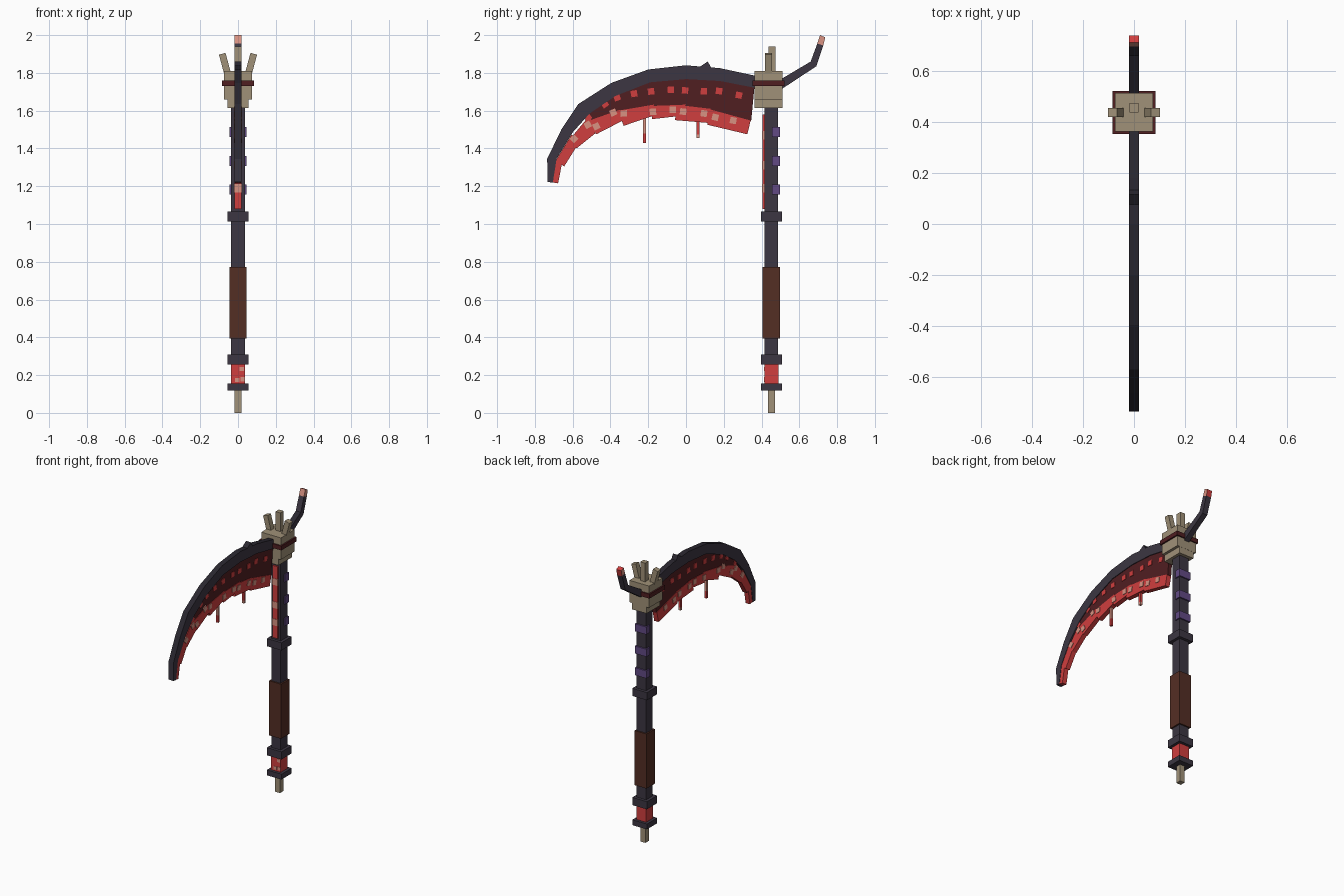
import bpy, bmesh, math
from mathutils import Matrix, Vector

if "Cube" in bpy.data.objects:
    bpy.data.objects.remove(bpy.data.objects["Cube"], do_unlink=True)


def material(name, rgb):
    lin = [((c / 255 + 0.055) / 1.055) ** 2.4 for c in rgb] + [1]
    m = bpy.data.materials.new(name)
    m.use_nodes = True
    m.diffuse_color = lin
    m.node_tree.nodes["Principled BSDF"].inputs["Base Color"].default_value = lin
    return m


IRON = material("dark iron", (60, 54, 66))
BLACK = material("black iron", (42, 39, 48))
BONE = material("bone", (160, 145, 120))
RED = material("bright red", (208, 62, 62))
WINE = material("dark red", (80, 30, 33))
BROWN = material("brown leather", (84, 46, 36))
PURPLE = material("purple", (98, 74, 132))
PINK = material("pale pink", (216, 146, 130))

SY = 0.452   # shaft centre
HY = 0.437   # head centre


def finish(name, bm, mats):
    bmesh.ops.recalc_face_normals(bm, faces=bm.faces)
    me = bpy.data.meshes.new(name)
    bm.to_mesh(me)
    bm.free()
    for m in mats:
        me.materials.append(m)
    ob = bpy.data.objects.new(name, me)
    bpy.context.collection.objects.link(ob)
    return ob


def add_box(bm, centre, size, rot=None):
    mat = Matrix.Translation(centre) @ (rot or Matrix()) @ Matrix.Diagonal((*size, 1))
    bmesh.ops.create_cube(bm, size=1, matrix=mat)


def box(name, centre, size, mat, rot=None):
    bm = bmesh.new()
    add_box(bm, centre, size, rot)
    return finish(name, bm, [mat])


def post(name, z0, z1, w, mat):
    return box(name, (0, SY, (z0 + z1) / 2), (w, w, z1 - z0), mat)


def add_prism(bm, pts, half):
    """Extrude a y-z outline across x."""
    a = [bm.verts.new((-half, y, z)) for y, z in pts]
    b = [bm.verts.new((half, y, z)) for y, z in pts]
    bm.faces.new(a)
    bm.faces.new(b[::-1])
    for i in range(len(pts)):
        j = (i + 1) % len(pts)
        bm.faces.new((a[i], a[j], b[j], b[i]))


def paint(ob, rule):
    for p in ob.data.polygons:
        p.material_index = rule(p.normal)


# Shaft, collars, grip and pommel
post("pommel_spike", 0, 0.13, 0.037, BONE)
post("pommel_collar", 0.118, 0.155, 0.112, IRON)
post("pommel_block", 0.155, 0.258, 0.074, RED)
post("lower_collar", 0.257, 0.31, 0.112, IRON)
post("shaft", 0.31, 1.64, 0.072, IRON)
post("grip", 0.394, 0.772, 0.092, BROWN)
post("upper_collar", 1.013, 1.066, 0.112, IRON)
bm = bmesh.new()
for x, z in ((0.02, 0.232), (-0.005, 0.175), (0.024, 0.178)):
    add_box(bm, (x, SY - 0.037, z), (0.024, 0.004, 0.022))
finish("pommel_spots", bm, [PINK])

# Purple studs wrapping the back of the shaft
for i, z in enumerate((1.183, 1.333, 1.487)):
    box(f"shaft_stud_{i + 1}", (0, 0.476, z), (0.088, 0.043, 0.052), PURPLE)

# Red inlay down the front of the shaft
box("shaft_inlay", (0, 0.413, 1.33), (0.038, 0.016, 0.5), RED)
bm = bmesh.new()
for z in (1.19, 1.31, 1.47):
    add_box(bm, (0, 0.411, z), (0.04, 0.016, 0.045))
finish("inlay_spots", bm, [PINK])

# Head
box("head_base", (0, HY, 1.645), (0.112, 0.148, 0.06), BONE)
box("head_lower", (0, HY, 1.7), (0.15, 0.15, 0.08), BONE)
box("head_band", (0, HY, 1.745), (0.17, 0.168, 0.03), WINE)
box("head_upper", (0, HY, 1.783), (0.15, 0.15, 0.056), BONE)
box("centre_prong", (0, 0.456, 1.865), (0.037, 0.037, 0.15), BONE)
for name, s in (("left", 1), ("right", -1)):
    box(f"{name}_prong", (s * 0.066, HY, 1.836), (0.036, 0.036, 0.135), BONE,
        Matrix.Rotation(s * math.radians(15), 4, 'Y'))

# Rear hook
upper = [(0.5, 1.765), (0.66, 1.86), (0.695, 1.955), (0.71, 2.0)]
lower = [(0.5, 1.71), (0.69, 1.835), (0.727, 1.945), (0.737, 1.988)]
bm = bmesh.new()
for i in range(2):
    add_prism(bm, [upper[i], upper[i + 1], lower[i + 1], lower[i]], 0.019)
ob = finish("rear_hook", bm, [IRON, BLACK])
paint(ob, lambda n: 1 if n.z > 0.5 else 0)
bm = bmesh.new()
add_prism(bm, [upper[2], upper[3], lower[3], lower[2]], 0.019)
ob = finish("hook_tip", bm, [PINK, RED])
paint(ob, lambda n: 1 if n.z > 0.5 or n.y > 0.5 else 0)

# Blade: dark spine, dark red body, toothed bright rim
outer = [(-0.732, 1.222), (-0.735, 1.345), (-0.66, 1.5), (-0.57, 1.635), (-0.395, 1.747),
         (-0.2, 1.818), (0, 1.84), (0.18, 1.825), (0.38, 1.782)]
inner = [(-0.705, 1.22), (-0.685, 1.345), (-0.6, 1.485), (-0.51, 1.585), (-0.375, 1.677),
         (-0.19, 1.75), (0, 1.767), (0.18, 1.757), (0.38, 1.718)]
edge = [(-0.51, 1.535), (-0.35, 1.59), (-0.165, 1.62), (0, 1.622), (0.18, 1.59), (0.345, 1.545)]
bm = bmesh.new()
for i in range(8):
    add_prism(bm, [outer[i], outer[i + 1], inner[i + 1], inner[i]], 0.019)
add_prism(bm, [(0.07, 1.83), (0.115, 1.86), (0.135, 1.825)], 0.019)
ob = finish("blade_spine", bm, [IRON, BLACK])
paint(ob, lambda n: 1 if abs(n.x) < 0.5 and n.z > 0.1 else 0)

bm = bmesh.new()
body_top = inner[3:8] + [(0.362, 1.722)]
for i in range(5):
    add_prism(bm, [body_top[i], body_top[i + 1], edge[i + 1], edge[i]], 0.014)
finish("blade_body", bm, [WINE])

teeth = [  # top start, top end, bottom end, bottom start
    [(-.705, 1.22), (-.685, 1.345), (-.655, 1.33), (-.677, 1.215)],
    [(-.69, 1.335), (-.605, 1.475), (-.57, 1.425), (-.645, 1.305)],
    [(-.61, 1.455), (-.51, 1.575), (-.48, 1.48), (-.58, 1.40)],
    [(-.52, 1.545), (-.35, 1.605), (-.33, 1.55), (-.475, 1.475)],
    [(-.36, 1.60), (-.17, 1.632), (-.18, 1.57), (-.33, 1.52)],
    [(-.18, 1.625), (0, 1.632), (-.05, 1.57), (-.18, 1.555)],
    [(-.04, 1.63), (.13, 1.61), (.12, 1.535), (-.06, 1.55)],
    [(.115, 1.61), (.342, 1.548), (.325, 1.475), (.115, 1.525)],
]
bm = bmesh.new()
for quad in teeth:
    add_prism(bm, quad, 0.0165)
finish("blade_rim", bm, [RED])


def spots(name, pts, half, mat):
    """Thin square spots on both sides, turned to follow the blade."""
    bm = bmesh.new()
    for i, (y, z) in enumerate(pts):
        a, b = pts[max(i - 1, 0)], pts[min(i + 1, len(pts) - 1)]
        rot = Matrix.Rotation(math.atan2(b[1] - a[1], b[0] - a[0]), 4, 'X')
        for s in (-1, 1):
            add_box(bm, (s * half, y, z), (0.006, 0.034, 0.034), rot)
    finish(name, bm, [mat])


spots("body_spots", [(-.52, 1.565), (-.43, 1.635), (-.365, 1.67), (-.275, 1.69), (-.185, 1.702),
                     (-.08, 1.71), (-.005, 1.707), (.095, 1.702), (.175, 1.704), (.28, 1.682)],
      0.014, RED)
spots("rim_spots", [(-.593, 1.452), (-.52, 1.525), (-.475, 1.517), (-.385, 1.59), (-.33, 1.585),
                    (-.175, 1.594), (-.07, 1.605), (-.015, 1.595), (.095, 1.585), (.155, 1.565),
                    (.25, 1.548)], 0.017, PINK)

# Drips hanging under the blade
for i, (y, z, split) in enumerate(((-0.22, 1.43, 1.48), (0.063, 1.455, 1.475))):
    box(f"drip_{i + 1}", (0, y, (z + split) / 2), (0.016, 0.016, split - z), RED if i == 0 else PINK)
    box(f"drip_stem_{i + 1}", (0, y, (split + 1.56) / 2), (0.016, 0.016, 1.56 - split),
        PINK if i == 0 else RED)
